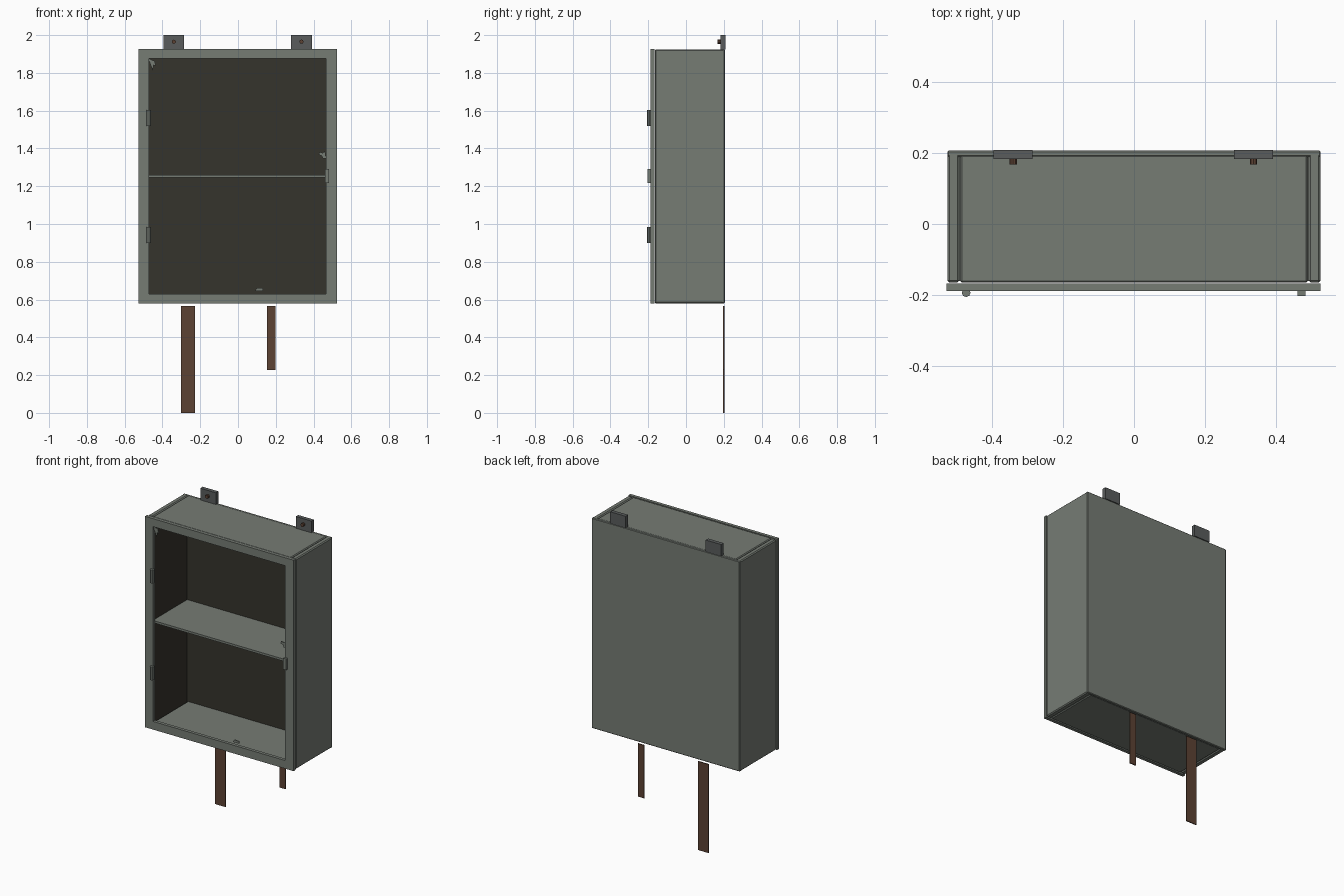
import bpy, bmesh, math
from mathutils import Matrix

if "Cube" in bpy.data.objects:
    bpy.data.objects.remove(bpy.data.objects["Cube"], do_unlink=True)


def material(name, rgb):
    m = bpy.data.materials.new(name)
    m.use_nodes = True
    m.diffuse_color = (*rgb, 1)
    m.node_tree.nodes["Principled BSDF"].inputs["Base Color"].default_value = (*rgb, 1)
    return m


GREY = material("painted grey", (0.18, 0.20, 0.175))
DARK = material("dark interior", (0.036, 0.033, 0.025))
STEEL = material("bracket steel", (0.10, 0.107, 0.107))
RUST = material("rust brown", (0.107, 0.054, 0.034))


def finish(name, bm, mats, bevel=0):
    mesh = bpy.data.meshes.new(name)
    bmesh.ops.recalc_face_normals(bm, faces=bm.faces)
    bm.to_mesh(mesh)
    bm.free()
    for m in mats:
        mesh.materials.append(m)
    ob = bpy.data.objects.new(name, mesh)
    bpy.context.collection.objects.link(ob)
    if bevel:
        mod = ob.modifiers.new("edge bevel", "BEVEL")
        mod.width = bevel
        mod.segments = 1
    return ob


def box(name, x, y, z, mat, bevel=0, inner=None):
    """Box from ranges; inner is a direction whose face gets the dark paint."""
    bm = bmesh.new()
    bmesh.ops.create_cube(bm, size=1)
    for v in bm.verts:
        v.co = [r[0] + (c + 0.5) * (r[1] - r[0]) for c, r in zip(v.co, (x, y, z))]
    bm.normal_update()
    if inner:
        for f in bm.faces:
            f.material_index = int(sum(a * b for a, b in zip(f.normal, inner)) > 0.9)
    return finish(name, bm, [mat, DARK] if inner else [mat], bevel)


def cylinder(name, centre, radius, depth, sides, mat, rot):
    bm = bmesh.new()
    bmesh.ops.create_cone(bm, cap_ends=True, segments=sides, radius1=radius,
                          radius2=radius, depth=depth,
                          matrix=Matrix.Translation(centre) @ rot)
    return finish(name, bm, [mat])


def shard(name, points, mat):
    """Thin broken pane remnant in the door plane."""
    bm = bmesh.new()
    face = bm.faces.new([bm.verts.new((px, -0.180, pz)) for px, pz in points])
    ext = bmesh.ops.extrude_face_region(bm, geom=[face])
    for v in ext["geom"]:
        if isinstance(v, bmesh.types.BMVert):
            v.co.y += 0.006
    return finish(name, bm, [mat])


# Cabinet shell
LOW, HIGH = 0.58, 1.925
for side, s in (("right", -1), ("left", 1)):
    box(side + "_side_panel", sorted((s * 0.491, s * 0.525)), (-0.165, 0.203),
        (LOW, HIGH), GREY, 0.006, (-s, 0, 0))
box("top_panel", (-0.489, 0.489), (-0.165, 0.195), (HIGH - 0.03, HIGH), GREY, 0.005)
box("bottom_panel", (-0.489, 0.489), (-0.165, 0.195), (LOW, LOW + 0.03), GREY, 0.005)
box("back_panel", (-0.525, 0.525), (0.188, 0.206), (LOW, HIGH), GREY, 0.004, (0, -1, 0))
box("shelf", (-0.492, 0.492), (-0.16, 0.19), (1.246, 1.26), GREY)

# Door frame around the broken pane
FRONT = (-0.188, -0.167)
box("door_right_stile", (-0.527, -0.47), FRONT, (LOW - 0.002, HIGH + 0.002), GREY)
box("door_left_stile", (0.465, 0.525), FRONT, (LOW - 0.002, HIGH + 0.002), GREY)
box("door_top_rail", (-0.47, 0.465), FRONT, (1.876, HIGH + 0.002), GREY)
box("door_bottom_rail", (-0.47, 0.465), FRONT, (LOW - 0.002, 0.63), GREY)

# Hinge barrels and door catch
for name, z in (("lower_hinge", 0.942), ("upper_hinge", 1.562)):
    cylinder(name, (-0.472, -0.193, z), 0.0125, 0.085, 8, GREY, Matrix())
box("door_catch", (0.46, 0.483), (-0.203, -0.187), (1.218, 1.29), GREY)

# Pane remnants
shard("upper_shard", [(-0.47, 1.875), (-0.47, 1.862), (-0.458, 1.83), (-0.452, 1.81),
                      (-0.446, 1.842), (-0.436, 1.836), (-0.44, 1.862)], GREY)
shard("side_shard", [(0.467, 1.348), (0.45, 1.346), (0.443, 1.362), (0.427, 1.366),
                     (0.432, 1.382), (0.448, 1.376), (0.46, 1.386)], GREY)
shard("lower_shard", [(0.09, 0.646), (0.133, 0.646), (0.133, 0.66), (0.1, 0.662)], GREY)

# Mounting brackets with rusty screws
for side, x in (("right", -0.34), ("left", 0.336)):
    box(side + "_bracket", (x - 0.055, x + 0.055), (0.183, 0.208), (1.925, 2.0), STEEL)
    cylinder(side + "_screw", (x, 0.176, 1.965), 0.011, 0.018, 10, RUST,
             Matrix.Rotation(math.pi / 2, 4, "X"))

# Rust streaks running down below the cabinet
box("long_rust_streak", (-0.302, -0.227), (0.197, 0.203), (0, 0.567), RUST)
box("short_rust_streak", (0.154, 0.199), (0.197, 0.203), (0.228, 0.567), RUST)
